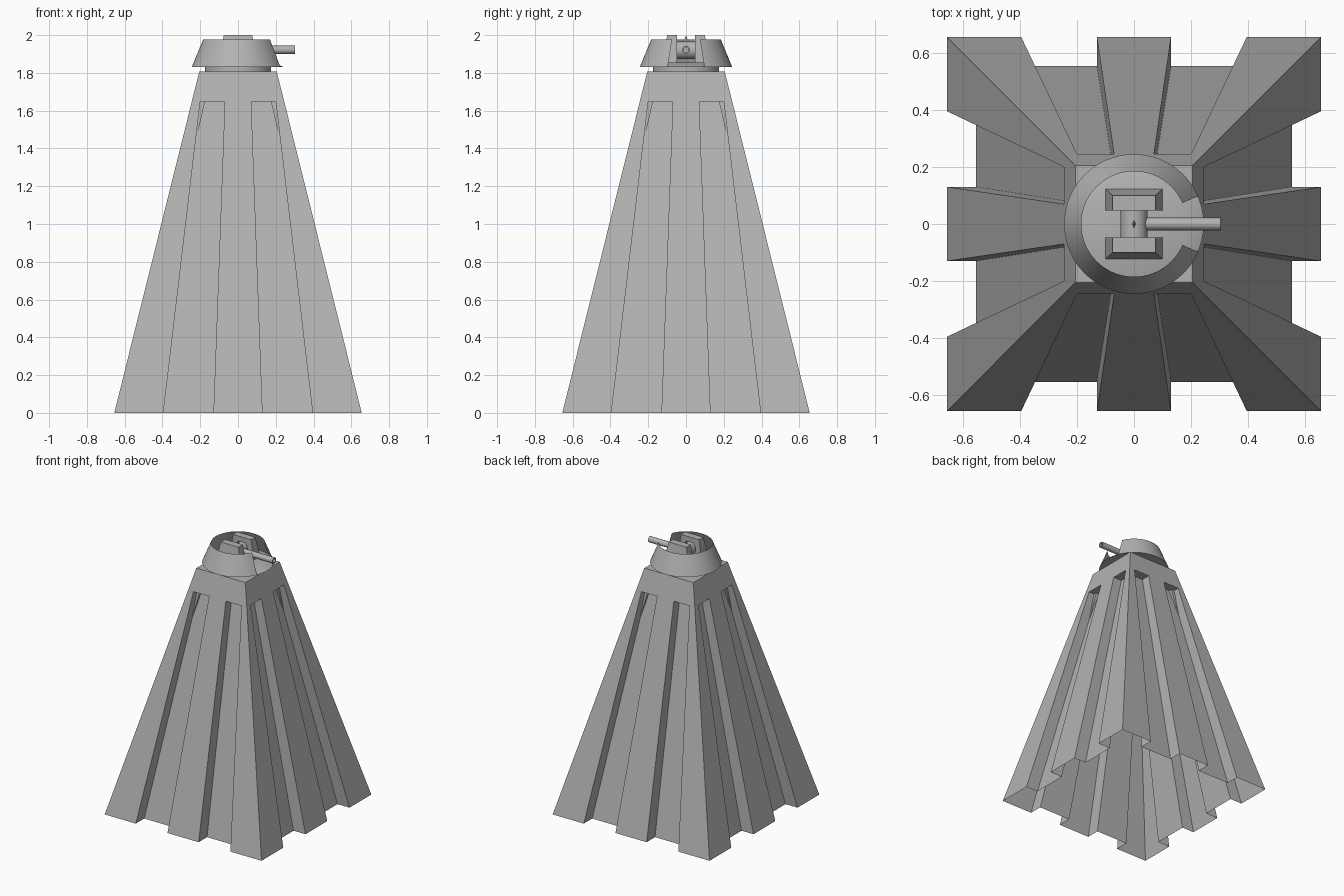
import bpy, bmesh, math
from math import sin, cos, pi
from mathutils import Matrix, Vector

old = bpy.data.objects.get("Cube")
if old:
    bpy.data.objects.remove(old)

grey = bpy.data.materials.new("stone grey")
grey.use_nodes = True
colour = (0.45, 0.45, 0.45, 1)
grey.diffuse_color = colour
bsdf = next(n for n in grey.node_tree.nodes if n.type == 'BSDF_PRINCIPLED')
bsdf.inputs["Base Color"].default_value = colour


def finish(bm, name, smooth=False):
    mesh = bpy.data.meshes.new(name)
    bm.to_mesh(mesh)
    bm.free()
    mesh.materials.append(grey)
    ob = bpy.data.objects.new(name, mesh)
    bpy.context.collection.objects.link(ob)
    if smooth:
        bpy.ops.object.select_all(action='DESELECT')
        ob.select_set(True)
        bpy.context.view_layer.objects.active = ob
        bpy.ops.object.shade_smooth_by_angle(angle=math.radians(35))
    return ob


def lathe(name, profile, start=0.0, sweep=2 * pi, steps=48, matrix=Matrix()):
    """Sweep a (radius, height) profile around z; profile runs upward on the outside."""
    bm = bmesh.new()
    full = sweep > 2 * pi - 0.001
    rings = []
    for i in range(steps if full else steps + 1):
        a = start + sweep * i / steps
        rings.append([bm.verts.new((r * cos(a), r * sin(a), z)) for r, z in profile])
    for i in range(steps):
        p, q = rings[i], rings[(i + 1) % len(rings)]
        for k in range(len(profile) - 1):
            bm.faces.new((p[k], q[k], q[k + 1], p[k + 1]))
    bmesh.ops.remove_doubles(bm, verts=bm.verts, dist=1e-5)
    bm.transform(matrix)
    return finish(bm, name, True)


# Tower: ribbed shell, open underneath
def side_ring(bm, half, inner, outer, depth, z):
    """Outline of the ribbed square: nine points on each of four sides."""
    d = half - depth
    pts = [(-half, half), (-outer, half), (-outer, d), (-inner, d), (-inner, half),
           (inner, half), (inner, d), (outer, d), (outer, half)]
    ring = []
    for s in range(4):
        turn = Matrix.Rotation(s * pi / 2, 3, 'Z')
        ring += [bm.verts.new(turn @ Vector((x, -y, z))) for x, y in pts]
    return ring


bm = bmesh.new()
low = side_ring(bm, 0.655, 0.13, 0.395, 0.10, 0)
high = side_ring(bm, 0.245, 0.07, 0.20, 0.07, 1.647)
n = len(low)
for i in range(n):
    j = (i + 1) % n
    bm.faces.new((low[i], low[j], high[j], high[i]))
crown = [bm.verts.new((x * 0.205, y * 0.205, 1.808))
         for x, y in ((-1, -1), (1, -1), (1, 1), (-1, 1))]
for s in range(4):
    b = 9 * s
    for k in (1, 5):            # recess ceilings
        bm.faces.new([high[b + k + m] for m in range(4)])
    edge = [high[(b + k) % n] for k in (0, 1, 4, 5, 8, 9)]
    bm.faces.new(edge + [crown[(s + 1) % 4], crown[s]])
bm.faces.new(crown)
finish(bm, "tower")

# Turret: neck, sloping deck and armour ring with a gun opening
lathe("turret_neck", [(0.176, 1.806), (0.176, 1.832)])
lathe("turret_deck", [(0, 1.83), (0.245, 1.83), (0.185, 1.855), (0, 1.855)])
gap = math.radians(23.5)
lathe("armour_ring", [(0.245, 1.83), (0.185, 1.976)], gap, 2 * pi - 2 * gap, 56)

# Gun cradle: two tapered cheeks, mirrored across the barrel
for side, label in ((1, "back"), (-1, "front")):
    bm = bmesh.new()
    bmesh.ops.create_cube(bm, size=1)
    for v in bm.verts:
        top, out = v.co.z > 0, v.co.y > 0
        v.co = Vector((math.copysign(0.075 if top else 0.1, v.co.x),
                       side * ((0.10 if top else 0.123) if out else 0.048),
                       2.0 if top else 1.85))
    bmesh.ops.recalc_face_normals(bm, faces=bm.faces)
    finish(bm, label + "_cheek")

# Trunnion drum and hollow barrel
axis_y = Matrix.Translation((0, 0, 1.92)) @ Matrix.Rotation(pi / 2, 4, 'X')
lathe("trunnion", [(0, -0.05), (0.047, -0.05), (0.047, 0.05), (0, 0.05)], steps=32, matrix=axis_y)
axis_x = Matrix.Translation((0, 0, 1.922)) @ Matrix.Rotation(pi / 2, 4, 'Y')
lathe("barrel", [(0.022, 0.03), (0.022, 0.303), (0.014, 0.303), (0.014, 0.22), (0, 0.22)],
      steps=24, matrix=axis_x)

# Small pointed sight on the drum
bm = bmesh.new()
bmesh.ops.create_cone(bm, cap_ends=True, segments=4, radius1=0.016, radius2=0, depth=0.034)
bm.transform(Matrix.Translation((0, 0, 1.98)) @ Matrix.Diagonal((0.4, 1, 1, 1)))
finish(bm, "sight")
